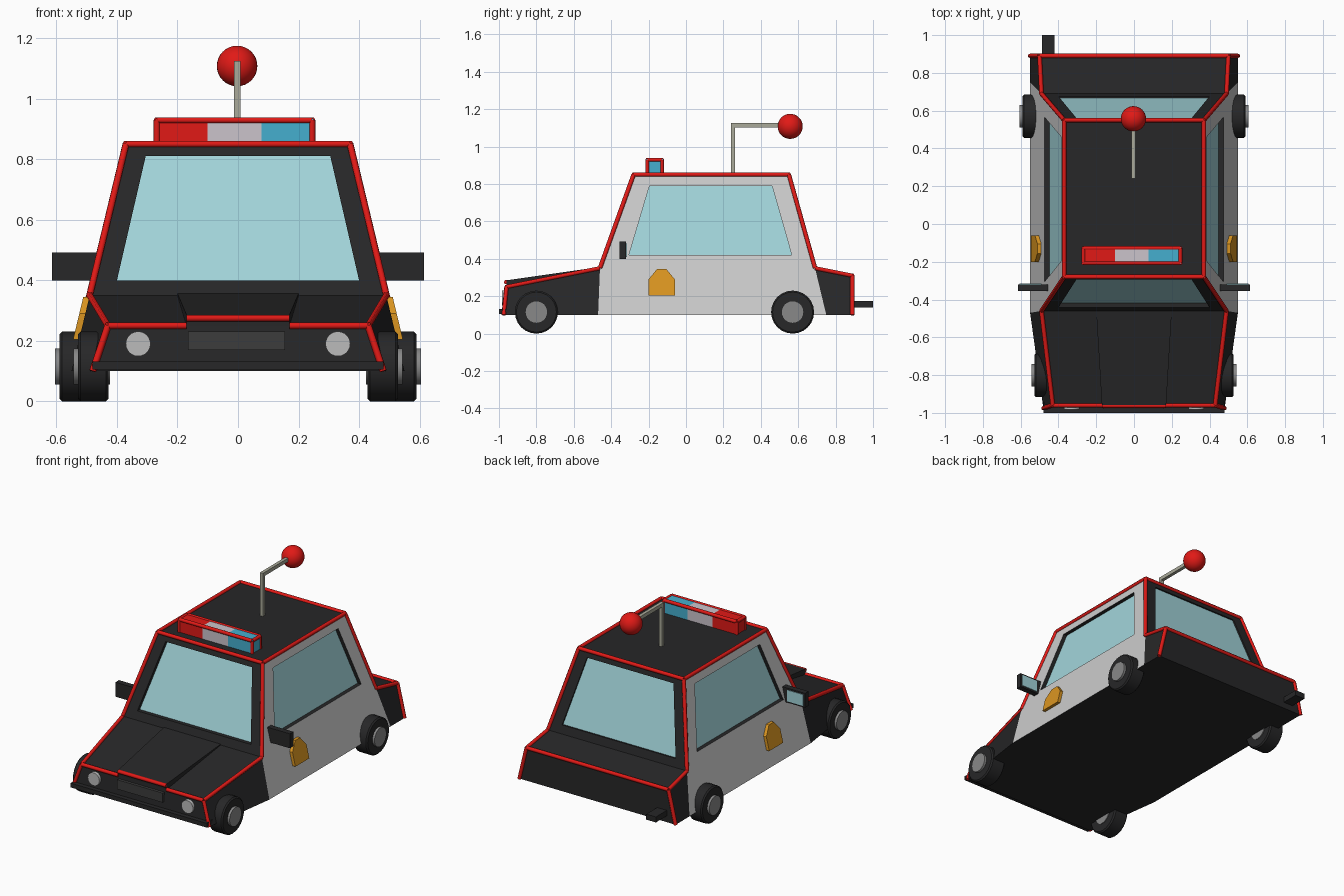
import bpy, bmesh
from math import pi
from mathutils import Vector

if "Cube" in bpy.data.objects:
    bpy.data.objects.remove(bpy.data.objects["Cube"])


def mat(name, r, g, b):
    m = bpy.data.materials.new(name)
    m.diffuse_color = (r, g, b, 1)
    m.use_nodes = True
    m.node_tree.nodes["Principled BSDF"].inputs["Base Color"].default_value = m.diffuse_color
    return m


GREY = mat("panel_grey", .8, .8, .8)
BLACK = mat("black", .02, .02, .021)
GLASS = mat("glass", .36, .66, .70)
RED = mat("red", .75, .01, .008)
GOLD = mat("gold", .70, .30, .015)
HUB = mat("hub_grey", .25, .25, .25)
LAMP = mat("lamp_grey", .5, .5, .5)
GRILLE = mat("grille_grey", .045, .045, .045)
ROD = mat("rod_beige", .40, .40, .32)
WHITE = mat("white_lens", .60, .55, .60)
BLUE = mat("blue_lens", .06, .43, .62)


def mesh(name, polys, mats):
    """Closed mesh from (points, material index) polygons."""
    bm = bmesh.new()
    for pts, mi in polys:
        bm.faces.new([bm.verts.new(p) for p in pts]).material_index = mi
    bmesh.ops.remove_doubles(bm, verts=bm.verts, dist=1e-4)
    bmesh.ops.recalc_face_normals(bm, faces=bm.faces)
    me = bpy.data.meshes.new(name)
    bm.to_mesh(me)
    bm.free()
    for m in mats:
        me.materials.append(m)
    ob = bpy.data.objects.new(name, me)
    bpy.context.collection.objects.link(ob)
    return ob


def prism(name, a, b, m):
    """Solid between two matching outlines."""
    n = len(a)
    polys = [(a, 0), (b, 0)]
    polys += [([a[i], a[(i + 1) % n], b[(i + 1) % n], b[i]], 0) for i in range(n)]
    return mesh(name, polys, [m])


def box(name, x, y, z, m):
    ring = [(x[0], y[0]), (x[1], y[0]), (x[1], y[1]), (x[0], y[1])]
    return prism(name, [(*p, z[0]) for p in ring], [(*p, z[1]) for p in ring], m)


def rods(name, segs, r, m, res=1):
    """Straight round bars, one per pair of points."""
    cu = bpy.data.curves.new(name, 'CURVE')
    cu.dimensions = '3D'
    cu.bevel_depth, cu.bevel_resolution, cu.use_fill_caps = r, res, True
    for seg in segs:
        sp = cu.splines.new('POLY')
        sp.points.add(1)
        for pt, co in zip(sp.points, seg):
            pt.co = (*co, 1)
    cu.materials.append(m)
    ob = bpy.data.objects.new(name, cu)
    bpy.context.collection.objects.link(ob)


def cylinder(name, r, depth, loc, rot, m, verts=24):
    bpy.ops.mesh.primitive_cylinder_add(vertices=verts, radius=r, depth=depth,
                                        location=loc, rotation=rot)
    ob = bpy.context.object
    ob.name = name
    ob.data.materials.append(m)
    bpy.ops.object.shade_smooth_by_angle()
    return ob


def side_x(z):
    return .37 + .24 * (.85 - z)


# Key corners of the right half
P = dict(roof_f=(.37, -.28, .85), roof_r=(.37, .55, .85),
         cowl=(.49, -.46, .35), deck=(.49, .69, .35),
         sill_f=(.55, -.47, .10), sill_r=(.55, .75, .10),
         nose=(.43, -.96, .25), chin=(.48, -.975, .10),
         trunk=(.50, .89, .31), tail=(.55, .89, .10))


def p(key, s=1):
    x, y, z = P[key]
    return (s * x, y, z)


def across(a, b):
    return [p(a, -1), p(a), p(b), p(b, -1)]


def window(outer, inner, offset, frame):
    """Frame, recess walls and glass."""
    deep = [tuple(Vector(q) + Vector(offset)) for q in inner]
    out = [(deep, 2)]
    for i in range(4):
        j = (i + 1) % 4
        out.append(([outer[i], outer[j], inner[j], inner[i]], frame))
        out.append(([inner[i], inner[j], deep[j], deep[i]], 1))
    return out


# Body shell
polys = [(across(a, b), 1) for a, b in (
    ("roof_f", "roof_r"), ("cowl", "nose"), ("nose", "chin"), ("deck", "trunk"),
    ("trunk", "tail"), ("chin", "sill_f"), ("sill_f", "sill_r"), ("sill_r", "tail"))]
polys += window(across("roof_f", "cowl"),
                [(-.305, -.294, .81), (.305, -.294, .81), (.40, -.442, .40), (-.40, -.442, .40)],
                (0, .025, 0), 1)
polys += window(across("roof_r", "deck"),
                [(-.305, .561, .81), (.305, .561, .81), (.40, .676, .40), (-.40, .676, .40)],
                (0, -.01, 0), 1)
for s in (1, -1):
    glass = [(s * side_x(z), y, z) for y, z in
             ((-.195, .79), (.46, .79), (.565, .42), (-.305, .42))]
    polys += window([p(k, s) for k in ("roof_f", "roof_r", "deck", "cowl")],
                    glass, (-s * .025, 0, 0), 0)
    polys += [([p(k, s) for k in ("cowl", "deck", "sill_r", "sill_f")], 0),
              ([p(k, s) for k in ("cowl", "sill_f", "chin", "nose")], 1),
              ([p(k, s) for k in ("deck", "sill_r", "tail", "trunk")], 1)]
mesh("body", polys, [GREY, BLACK, GLASS])

# Red edge trim
segs = [(p(k, -1), p(k)) for k in ("roof_f", "roof_r", "trunk")]
for s in (1, -1):
    segs += [(p(a, s), p(b, s)) for a, b in (
        ("roof_f", "roof_r"), ("roof_f", "cowl"), ("cowl", "nose"), ("nose", "chin"),
        ("roof_r", "deck"), ("deck", "trunk"), ("trunk", "tail"))]
    segs.append((p("nose", s), (s * .17, -.96, .25)))
segs.append(((-.17, -.962, .275), (.17, -.962, .275)))
rods("edge_trim", segs, .012, RED)

# Raised hood panel, grille, bumper
prism("hood_panel",
      [(-.17, -.96, .24), (.17, -.96, .24), (.17, -.96, .285), (-.17, -.96, .285)],
      [(-.20, -.46, .33), (.20, -.46, .33), (.20, -.46, .356), (-.20, -.46, .356)], BLACK)
box("grille", (-.165, .155), (-.98, -.95), (.17, .23), GRILLE)
box("front_bumper", (-.48, .48), (-1, -.94), (.105, .132), BLACK)

for s, side in ((1, "right"), (-1, "left")):
    # Headlight
    cylinder(side + "_headlight", .041, .03, (s * .33, -.968, .19), (pi / 2, 0, 0), LAMP)
    # Wheels
    for end, x, y in (("front", .478, -.80), ("rear", .54, .57)):
        tire = cylinder(f"{side}_{end}_tire", .115, .10, (s * x, y, .115), (0, pi / 2, 0), BLACK)
        bev = tire.modifiers.new("bevel", 'BEVEL')
        bev.width, bev.segments = .008, 1
        cylinder(f"{side}_{end}_hub", .06, .12, (s * (x + .005), y, .115), (0, pi / 2, 0), HUB)
    # Wing mirror with rear-facing glass
    box(side + "_mirror", sorted((s * .44, s * .615)), (-.355, -.32), (.40, .492), BLACK)
    box(side + "_mirror_glass", sorted((s * .49, s * .605)), (-.325, -.316), (.41, .482), GLASS)
    # Door badge
    shape = [(-.20, .205), (-.06, .205), (-.06, .29), (-.105, .345), (-.155, .345), (-.20, .29)]
    prism(side + "_door_badge", [(s * (side_x(z) - .01), y, z) for y, z in shape],
          [(s * (side_x(z) + .02), y, z) for y, z in shape], GOLD)

# Roof light bar
for name, x0, x1, m in (("red_light", -.273, -.10, RED), ("white_light", -.10, .077, WHITE),
                        ("blue_light", .077, .25, BLUE)):
    box(name, (x0, x1), (-.212, -.123), (.84, .934), m)
corners = [(-.268, -.207), (.245, -.207), (.245, -.128), (-.268, -.128)]
frame = []
for i, c in enumerate(corners):
    frame += [((*c, .84), (*c, .929)), ((*c, .929), (*corners[(i + 1) % 4], .929))]
rods("light_bar_frame", frame, .011, RED)

# Roof antenna with ball
box("antenna_post", (-.013, .008), (.24, .261), (.84, 1.125), ROD)
box("antenna_arm", (-.013, .008), (.24, .53), (1.102, 1.125), ROD)
bpy.ops.mesh.primitive_uv_sphere_add(segments=32, ring_count=16, radius=.067,
                                     location=(-.003, .557, 1.108))
ball = bpy.context.object
ball.name = "antenna_ball"
ball.data.materials.append(RED)
bpy.ops.object.shade_smooth()

# Exhaust pipe
box("exhaust_pipe", (-.488, -.42), (.86, 1.0), (.14, .175), BLACK)
